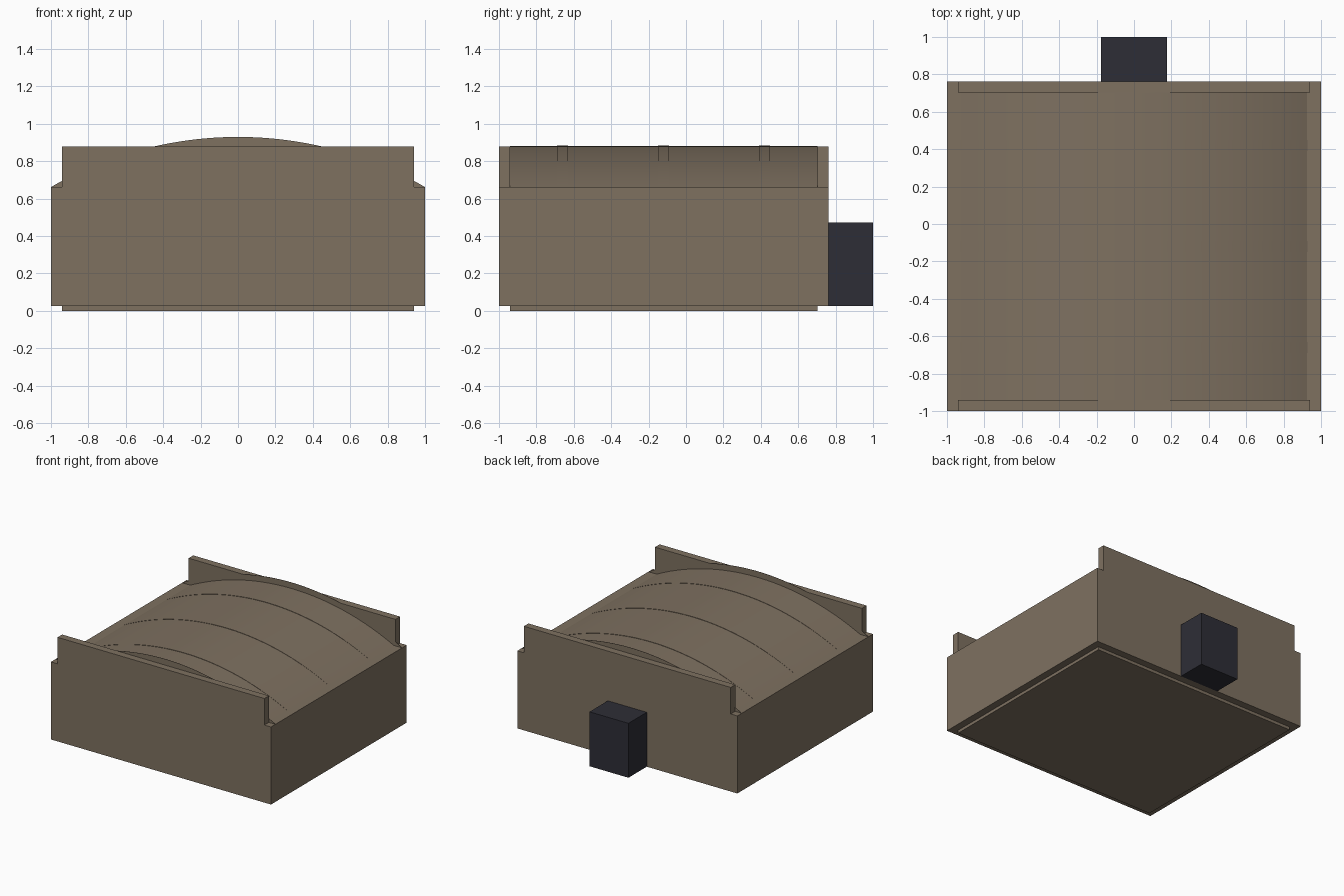
import bpy, bmesh, math

if "Cube" in bpy.data.objects:
    bpy.data.objects.remove(bpy.data.objects["Cube"], do_unlink=True)


def material(name, rgb):
    m = bpy.data.materials.new(name)
    m.use_nodes = True
    m.diffuse_color = (*rgb, 1)
    m.node_tree.nodes["Principled BSDF"].inputs["Base Color"].default_value = (*rgb, 1)
    return m


TAN = material("tan_wall", (0.21, 0.165, 0.118))
DARK = material("dark_slate", (0.027, 0.027, 0.037))


def finish(name, bm, mat):
    bmesh.ops.recalc_face_normals(bm, faces=bm.faces)
    mesh = bpy.data.meshes.new(name)
    bm.to_mesh(mesh)
    bm.free()
    mesh.materials.append(mat)
    ob = bpy.data.objects.new(name, mesh)
    bpy.context.collection.objects.link(ob)
    return ob


def box(name, x, y, z, mat):
    bm = bmesh.new()
    bmesh.ops.create_cube(bm, size=1)
    for v in bm.verts:
        for i, (lo, hi) in enumerate((x, y, z)):
            v.co[i] = lo if v.co[i] < 0 else hi
    return finish(name, bm, mat)


def arch(name, half, base, crest, y0, y1, mat, steps=48):
    """Solid circular segment in xz, extruded along y."""
    rise = crest - base
    radius = (half ** 2 + rise ** 2) / (2 * rise)
    spread = math.asin(half / radius)
    bm = bmesh.new()
    verts = []
    for i in range(steps + 1):
        a = spread * (2 * i / steps - 1)
        verts.append(bm.verts.new((radius * math.sin(a), y0, crest - radius * (1 - math.cos(a)))))
    face = bm.faces.new(verts)
    out = bmesh.ops.extrude_face_region(bm, geom=[face])["geom"]
    for v in out:
        if isinstance(v, bmesh.types.BMVert):
            v.co.y = y1
    ob = finish(name, bm, mat)
    bpy.ops.object.select_all(action="DESELECT")
    ob.select_set(True)
    bpy.context.view_layer.objects.active = ob
    bpy.ops.object.shade_smooth_by_angle(angle=math.radians(30))
    return ob


FRONT, BACK, WALL = -1.0, 0.762, 0.06
IN_FRONT, IN_BACK = FRONT + WALL, BACK - WALL
EAVE, TOP = 0.662, 0.88

# Main block and recessed footing
box("main_block", (-1, 1), (FRONT, BACK), (0.025, EAVE), TAN)
box("footing", (-0.94, 0.94), (IN_FRONT, IN_BACK), (0, 0.03), TAN)

# End parapets, each backed by a thin arched gable sheet
for side, y0, y1, sheet in (("front", FRONT, IN_FRONT, IN_FRONT - 0.002),
                            ("back", IN_BACK, BACK, IN_BACK)):
    box(side + "_parapet", (-0.94, 0.94), (y0, y1), (EAVE - 0.01, TOP), TAN)
    arch(side + "_gable_sheet", 1.0, EAVE, 0.93, sheet, sheet + 0.002, TAN)

# Barrel roof with three flush ribs
arch("vaulted_roof", 0.925, EAVE, 0.881, IN_FRONT, IN_BACK, TAN)
for i, y in enumerate((-0.66, -0.12, 0.42)):
    arch(f"roof_rib_{i + 1}", 0.927, EAVE, 0.884, y - 0.03, y + 0.03, TAN)

# Rear box
box("rear_box", (-0.177, 0.177), (BACK, 1.0), (0.025, 0.472), DARK)
